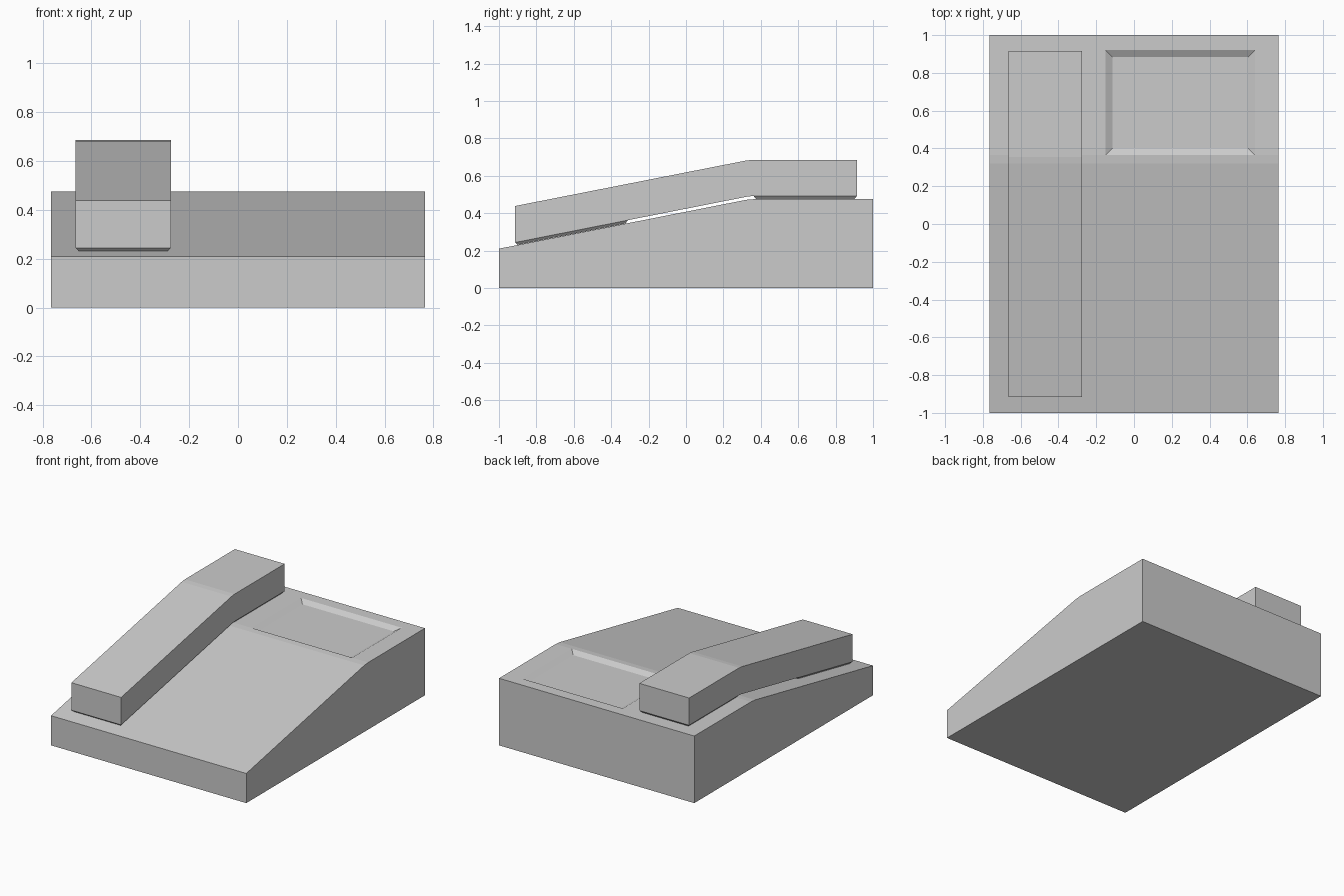
import bpy, bmesh

if "Cube" in bpy.data.objects:
    bpy.data.objects.remove(bpy.data.objects["Cube"])


def finish(name, bm):
    bmesh.ops.recalc_face_normals(bm, faces=bm.faces)
    mesh = bpy.data.meshes.new(name)
    bm.to_mesh(mesh)
    bm.free()
    obj = bpy.data.objects.new(name, mesh)
    bpy.context.collection.objects.link(obj)
    return obj


def extrude_profile(name, profile, x0, x1):
    """Sweep a (y, z) side profile along x."""
    bm = bmesh.new()
    face = bm.faces.new([bm.verts.new((x0, y, z)) for y, z in profile])
    side = bmesh.ops.extrude_face_region(bm, geom=[face])["geom"]
    moved = [v for v in side if isinstance(v, bmesh.types.BMVert)]
    bmesh.ops.translate(bm, verts=moved, vec=(x1 - x0, 0, 0))
    return finish(name, bm)


def tapered_block(name, x0, x1, y0, y1, z, depth, inset, slope=0.0):
    """Block narrowing downward from height z (at y0), sheared along y by slope."""
    bm = bmesh.new()
    bmesh.ops.create_cube(bm, size=1)
    for v in bm.verts:
        low = v.co.z < 0
        i = inset if low else 0
        v.co.x = x0 + i if v.co.x < 0 else x1 - i
        v.co.y = y0 + i if v.co.y < 0 else y1 - i
        v.co.z = z + slope * (v.co.y - y0) - (depth if low else 0)
    return finish(name, bm)


# Wedge base with a softened crease
base = extrude_profile("base", [(-1, 0), (1, 0), (1, 0.475), (0.365, 0.475),
                                (0.32, 0.471), (-1, 0.21)], -0.765, 0.765)

# Shallow display recess with sloped walls
cutter = tapered_block("recess_cutter", -0.187, 0.677, 0.328, 0.957,
                       0.496, 0.042, 0.074)
cutter.hide_render = True
cutter.hide_viewport = True
cut = base.modifiers.new("display_recess", 'BOOLEAN')
cut.operation = 'DIFFERENCE'
cut.solver = 'EXACT'
cut.object = cutter

# Bent handset bar
HX0, HX1 = -0.665, -0.275
extrude_profile("handset", [(-0.915, 0.243), (0.33, 0.489), (0.36, 0.492),
                            (0.915, 0.492), (0.915, 0.685), (0.355, 0.685),
                            (0.32, 0.681), (-0.915, 0.438)], HX0, HX1)

# Mouthpiece and earpiece pads under the handset
tapered_block("mouthpiece_pad", HX0, HX1, -0.915, -0.31, 0.244, 0.016, 0.014, 0.1976)
tapered_block("earpiece_pad", HX0, HX1, 0.36, 0.915, 0.493, 0.016, 0.014)
